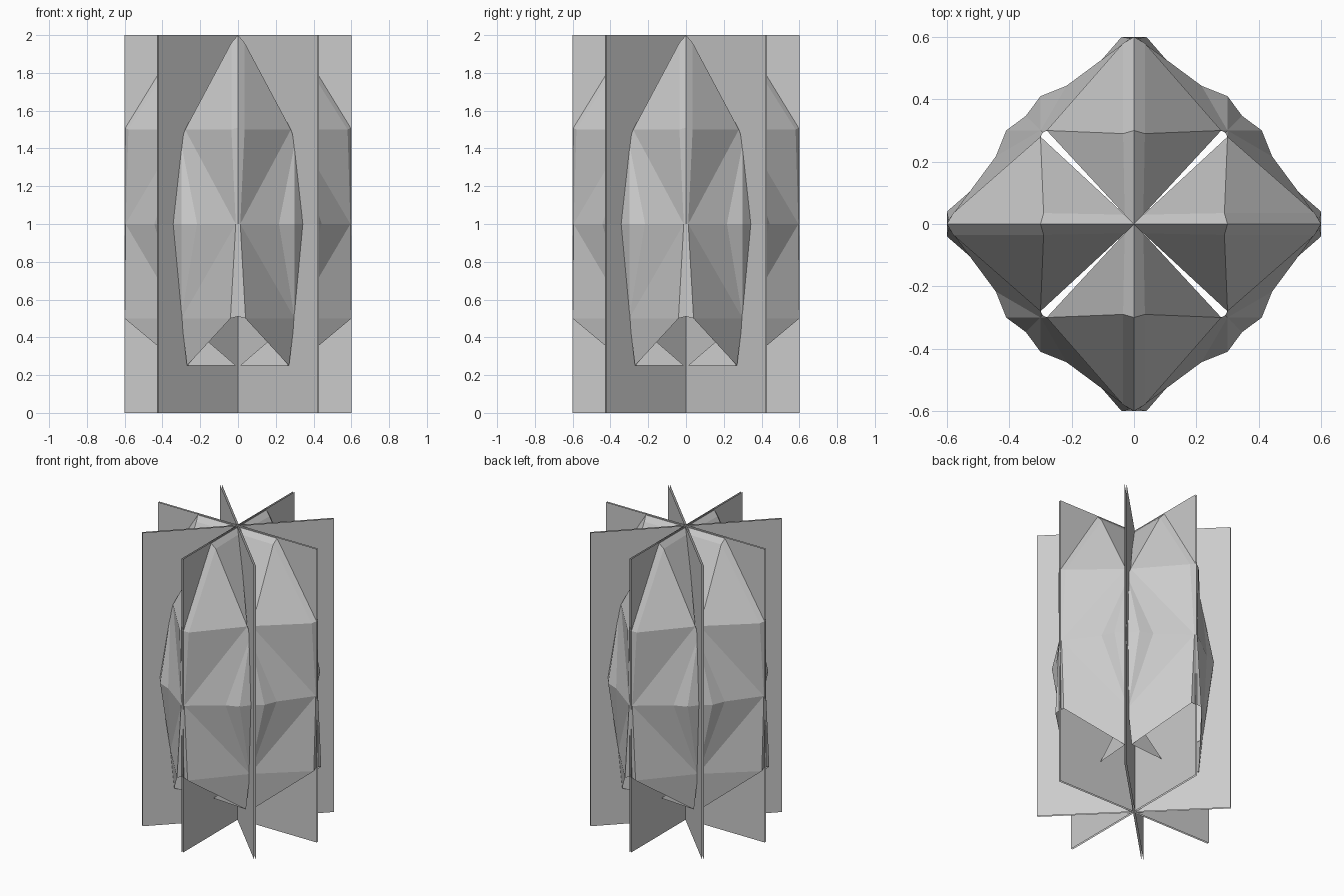
import bpy, bmesh, math
from mathutils import Matrix

if "Cube" in bpy.data.objects:
    bpy.data.objects.remove(bpy.data.objects["Cube"])


def make_object(name, bm):
    bmesh.ops.recalc_face_normals(bm, faces=bm.faces)
    me = bpy.data.meshes.new(name)
    bm.to_mesh(me)
    bm.free()
    ob = bpy.data.objects.new(name, me)
    bpy.context.collection.objects.link(ob)
    return ob


# Upright crossed cards: each is a pair of thin sheets with open rims
def crossed_card(name, angle):
    bm = bmesh.new()
    for off in (-0.006, 0.006):
        vs = [bm.verts.new(p) for p in ((-0.6, off, 0), (0.6, off, 0), (0.6, off, 2), (-0.6, off, 2))]
        bm.faces.new(vs)
    bm.transform(Matrix.Rotation(angle, 4, 'Z'))
    make_object(name, bm)


for i in range(4):
    crossed_card(f"crossed_card_{i + 1}", i * math.pi / 4)

# Drooping leaf: (lip out, lip half width, lip z, ridge out, ridge z)
SPINE = [
    (0.03, 0.03, 1.96, 0.0, 2.0),
    (0.29, 0.035, 1.96, 0.30, 2.0),
    (0.58, 0.035, 1.5, 0.60, 1.51),
    (0.595, 0.012, 1.0, 0.60, 1.0),
    (0.60, 0.04, 0.5, 0.59, 0.51),
]
# Outer edge of the leaf, overlapping its neighbour at the diagonal
EDGE = [(0.3, 0.28, 1.5), (0.3, 0.41, 1.0), (0.3, 0.3, 0.5), (0.3, 0.27, 0.25)]
FLAP = (0.2, 0.45, 1.0)      # where the edge folds back into the neighbour
TOOTH = (0.28, 0.01, 0.25)   # inner bottom tip


def leaf(name, angle):
    bm = bmesh.new()
    ridge = [bm.verts.new((g, 0, gz)) for _, _, _, g, gz in SPINE]
    for s in (-1, 1):
        lip = [bm.verts.new((x, s * w, z)) for x, w, z, _, _ in SPINE]
        e = [bm.verts.new((x, s * y, z)) for x, y, z in EDGE]
        flap, tooth = [bm.verts.new((x, s * y, z)) for x, y, z in (FLAP, TOOTH)]
        for i in range(len(SPINE) - 1):
            bm.faces.new((ridge[i], ridge[i + 1], lip[i + 1], lip[i]))
        for tri in ((lip[0], lip[1], e[0]), (lip[1], lip[2], e[0]),
                    (lip[2], lip[3], e[0]), (lip[3], e[1], e[0]),
                    (lip[3], e[2], e[1]), (lip[3], lip[4], e[2]),
                    (lip[4], e[3], e[2]), (e[2], e[3], tooth),
                    (e[0], e[1], flap), (e[1], e[2], flap)):
            bm.faces.new(tri)
    bm.transform(Matrix.Rotation(angle, 4, 'Z'))
    make_object(name, bm)


for i in range(4):
    leaf(f"leaf_{i + 1}", i * math.pi / 2)
